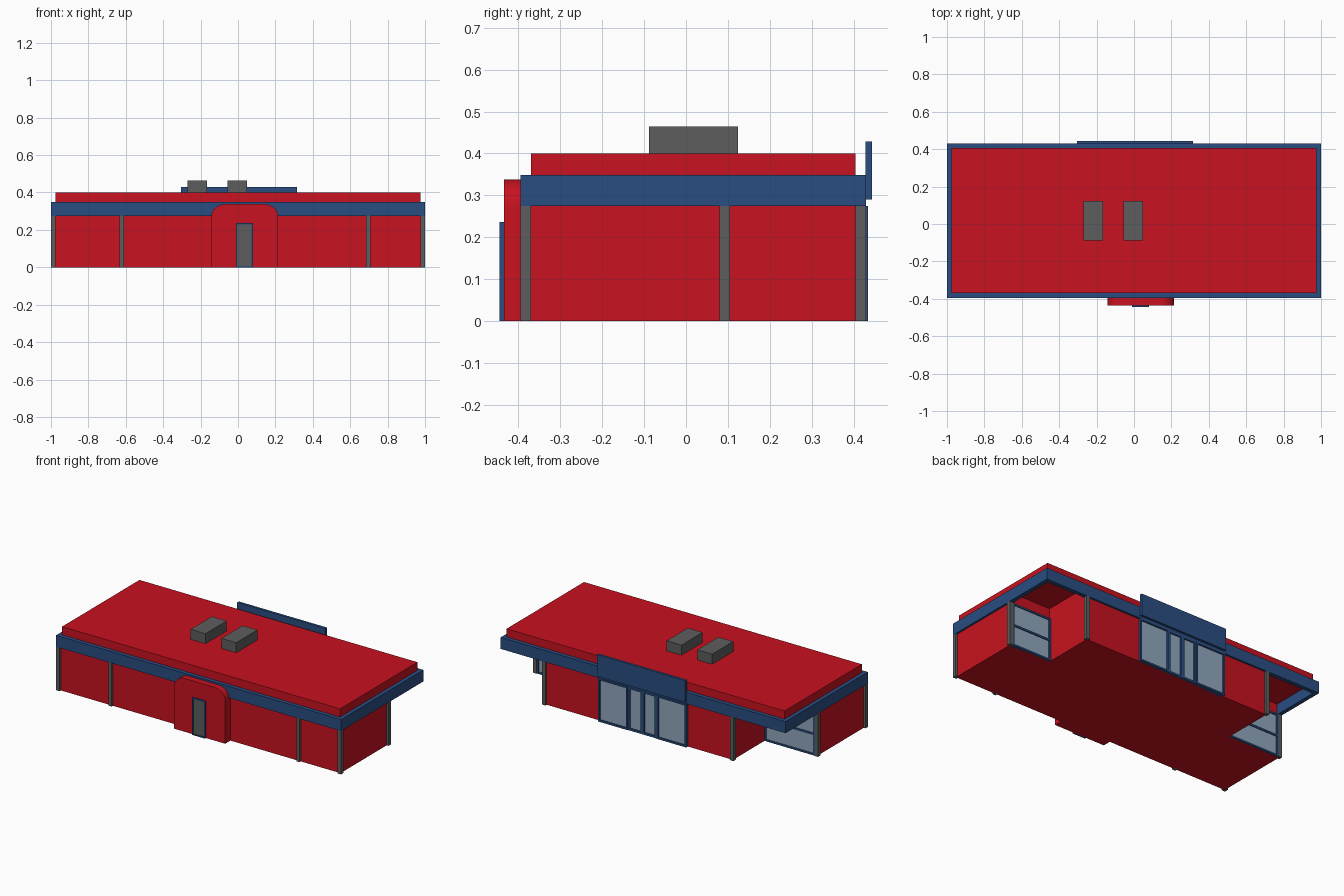
import bpy, bmesh, math

if "Cube" in bpy.data.objects:
    bpy.data.objects.remove(bpy.data.objects["Cube"])


def material(name, rgb):
    m = bpy.data.materials.new(name)
    m.diffuse_color = (*rgb, 1)
    m.use_nodes = True
    m.node_tree.nodes["Principled BSDF"].inputs["Base Color"].default_value = m.diffuse_color
    return m


RED = material("red_paint", (0.58, 0.006, 0.014))
BLUE = material("blue_paint", (0.022, 0.075, 0.22))
GLASS = material("pale_glass", (0.28, 0.39, 0.51))
GREY = material("dark_grey", (0.11, 0.11, 0.11))


def finish(name, bm, mat):
    bmesh.ops.recalc_face_normals(bm, faces=bm.faces)
    me = bpy.data.meshes.new(name)
    bm.to_mesh(me)
    bm.free()
    me.materials.append(mat)
    ob = bpy.data.objects.new(name, me)
    bpy.context.collection.objects.link(ob)
    return ob


def place(plane, a, b, d):
    # plan profiles lie in xy, elevation profiles in xz
    return (a, b, d) if plane == "XY" else (a, d, b)


def prism(name, pts, lo, hi, mat, plane="XY"):
    bm = bmesh.new()
    loops = [[bm.verts.new(place(plane, a, b, d)) for a, b in pts] for d in (lo, hi)]
    for lp in loops:
        bm.faces.new(lp)
    n = len(pts)
    for i in range(n):
        j = (i + 1) % n
        bm.faces.new((loops[0][i], loops[0][j], loops[1][j], loops[1][i]))
    return finish(name, bm, mat)


def rect(a0, a1, b0, b1):
    return [(a0, b0), (a1, b0), (a1, b1), (a0, b1)]


def box(name, x0, x1, y0, y1, z0, z1, mat):
    return prism(name, rect(x0, x1, y0, y1), z0, z1, mat)


def ring(name, a0, a1, b0, b1, t, lo, hi, mat, plane="XY"):
    bm = bmesh.new()
    sections = [(rect(a0, a1, b0, b1), lo), (rect(a0, a1, b0, b1), hi),
                (rect(a0 + t, a1 - t, b0 + t, b1 - t), hi),
                (rect(a0 + t, a1 - t, b0 + t, b1 - t), lo)]
    loops = [[bm.verts.new(place(plane, a, b, d)) for a, b in pts] for pts, d in sections]
    for k in range(4):
        p, q = loops[k], loops[(k + 1) % 4]
        for i in range(4):
            j = (i + 1) % 4
            bm.faces.new((p[i], p[j], q[j], q[i]))
    return finish(name, bm, mat)


def window(name, x0, x1, z0, z1, y, t, depth):
    # framed pane facing the back, sitting on the wall plane y
    ring(name + "_frame", x0, x1, z0, z1, t, y - 0.01, y + depth, BLUE, "XZ")
    box(name + "_glass", x0 + t, x1 - t, y - 0.01, y + depth * 0.4, z0 + t, z1 - t, GLASS)


WALL_TOP = 0.275
XL, XR = -0.622, 0.697          # sides of the narrower back wing
YF, YM, YB = -0.3825, 0.092, 0.4175

# Walls: T-shaped plan
prism("walls", [(-0.9875, YF), (0.9875, YF), (0.9875, YM), (XR, YM),
                (XR, YB), (XL, YB), (XL, YM), (-0.9875, YM)], 0, 0.346, RED)

# Roof slab and fascia band
box("roof", -0.975, 0.975, -0.37, 0.405, 0.343, 0.40, RED)
ring("fascia", -1, 1, -0.395, 0.43, 0.026, WALL_TOP, 0.348, BLUE)

# Posts
posts = [(x, YF) for x in (-0.9875, XL, XR, 0.9875)]
posts += [(-0.9875, YM), (0.9875, YM), (XL, YB), (XR, YB)]
for i, (x, y) in enumerate(posts):
    w, d = (0.0125, 0.0125) if abs(x) > 0.9 else (0.0115, 0.0125)
    box(f"post_{i + 1}", x - w, x + w, y - d, y + d, 0, WALL_TOP, GREY)

# Rounded porch on the front
px0, px1, ptop, rx, rz = -0.143, 0.215, 0.338, 0.075, 0.065
arc = [math.radians(90 * k / 8) for k in range(9)]
outline = [(px0, 0), (px1, 0)]
outline += [(px1 - rx + rx * math.cos(a), ptop - rz + rz * math.sin(a)) for a in arc]
outline += [(px0 + rx - rx * math.cos(a), ptop - rz + rz * math.sin(a)) for a in reversed(arc)]
porch = prism("front_porch", outline, -0.435, -0.375, RED, "XZ")
bpy.context.view_layer.objects.active = porch
porch.select_set(True)
bpy.ops.object.shade_smooth_by_angle(angle=math.radians(35))
porch.select_set(False)

# Front door
ring("front_door_frame", -0.012, 0.08, 0, 0.236, 0.007, -0.445, -0.43, BLUE, "XZ")
box("front_door", -0.005, 0.073, -0.44, -0.43, 0, 0.229, GREY)

# Back entrance: two windows with a pair of doors between
window("entrance_window_left", 0.105, 0.315, 0, WALL_TOP, YB, 0.011, 0.017)
window("entrance_window_right", -0.305, -0.095, 0, WALL_TOP, YB, 0.011, 0.017)
window("entrance_door_left", 0.005, 0.105, 0, WALL_TOP, YB, 0.013, 0.014)
window("entrance_door_right", -0.095, 0.005, 0, WALL_TOP, YB, 0.013, 0.014)

# Windows under the overhang at both recessed corners
for side, x0, x1 in (("left", -0.975, XL), ("right", XR, 0.975)):
    window(f"corner_window_{side}", x0, x1, 0, WALL_TOP, YM, 0.011, 0.01)
    box(f"corner_window_{side}_bar", x0, x1, YM, YM + 0.01, 0.128, 0.14, BLUE)

# Blank sign board over the back entrance
box("sign_board", -0.305, 0.315, 0.428, 0.444, 0.29, 0.428, BLUE)

# Rooftop units
for i, x in enumerate((-0.218, -0.003)):
    box(f"rooftop_unit_{i + 1}", x - 0.052, x + 0.052, -0.088, 0.124, 0.395, 0.464, GREY)
